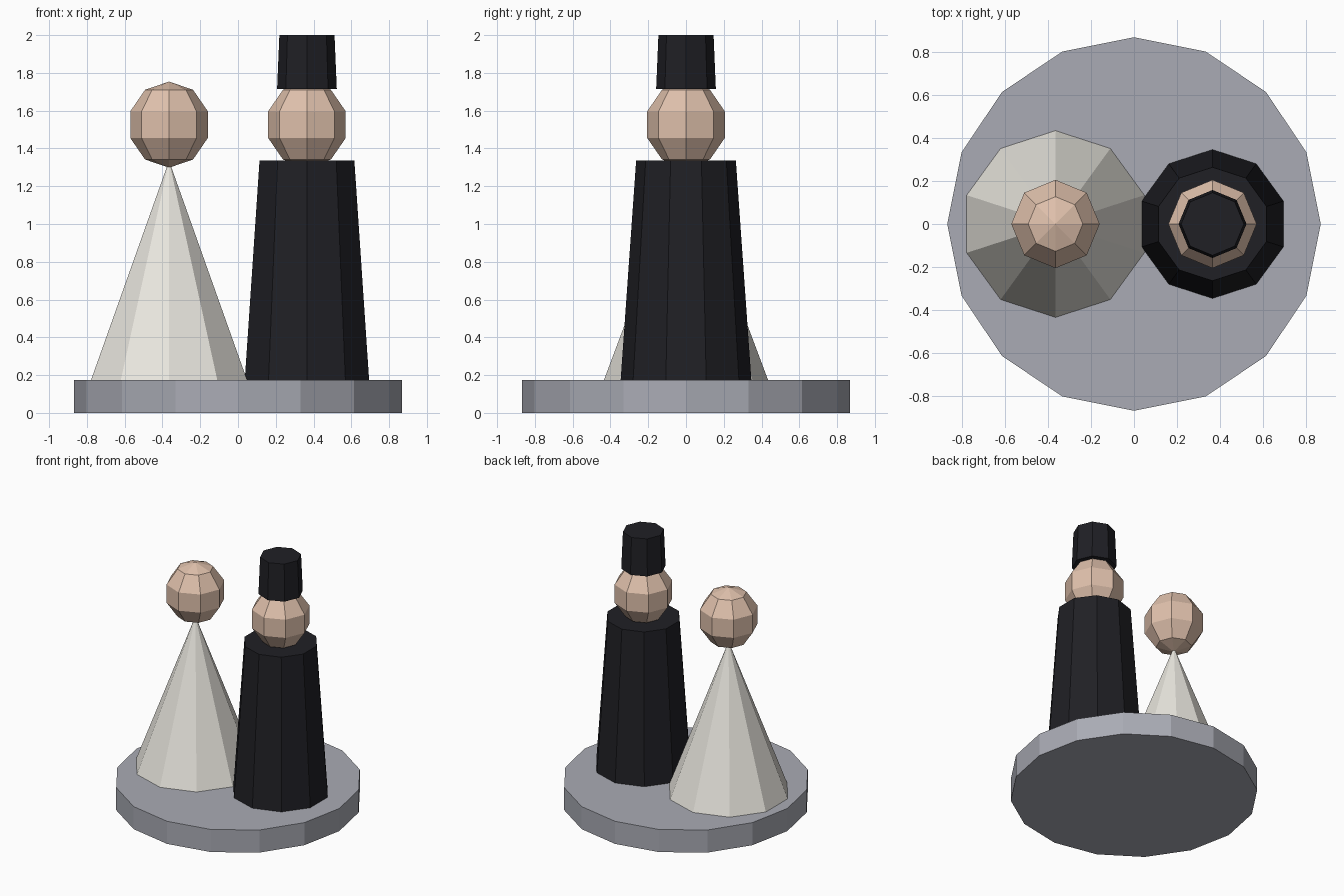
import bpy

if "Cube" in bpy.data.objects:
    bpy.data.objects.remove(bpy.data.objects["Cube"])

X = 0.365        # sideways offset of each figure
Z0 = 0.175       # top of the base
Z1 = 1.335       # top of both bodies


def material(name, rgb):
    m = bpy.data.materials.new(name)
    m.diffuse_color = (*rgb, 1)
    m.use_nodes = True
    m.node_tree.nodes["Principled BSDF"].inputs["Base Color"].default_value = m.diffuse_color
    return m


white = material("ivory", (0.82, 0.80, 0.74))
black = material("black", (0.014, 0.014, 0.018))
skin = material("skin", (0.74, 0.53, 0.41))
silver = material("silver", (0.40, 0.41, 0.46))


def finish(name, mat):
    ob = bpy.context.object
    ob.name = name
    ob.data.materials.append(mat)
    return ob


def taper(name, sides, r1, r2, z1, z2, x, mat):
    bpy.ops.mesh.primitive_cone_add(vertices=sides, radius1=r1, radius2=r2,
                                    depth=z2 - z1, location=(x, 0, (z1 + z2) / 2))
    return finish(name, mat)


def head(name, x):
    bpy.ops.mesh.primitive_uv_sphere_add(segments=8, ring_count=5, radius=1,
                                         location=(x, 0, 1.526))
    bpy.context.object.scale = (0.216, 0.216, 0.228)
    return finish(name, skin)


# Round base
taper("base", 16, 0.868, 0.868, 0, Z0, 0, silver)

# Figure in a pointed gown
taper("gown", 10, 0.434, 0, Z0, Z1, -X, white)
head("gown_head", -X)

# Figure in a suit with a tall hat
taper("suit", 10, 0.346, 0.264, Z0, Z1, X, black)
head("suit_head", X)
taper("hat", 8, 0.158, 0.146, 1.715, 2.0, X, black)
